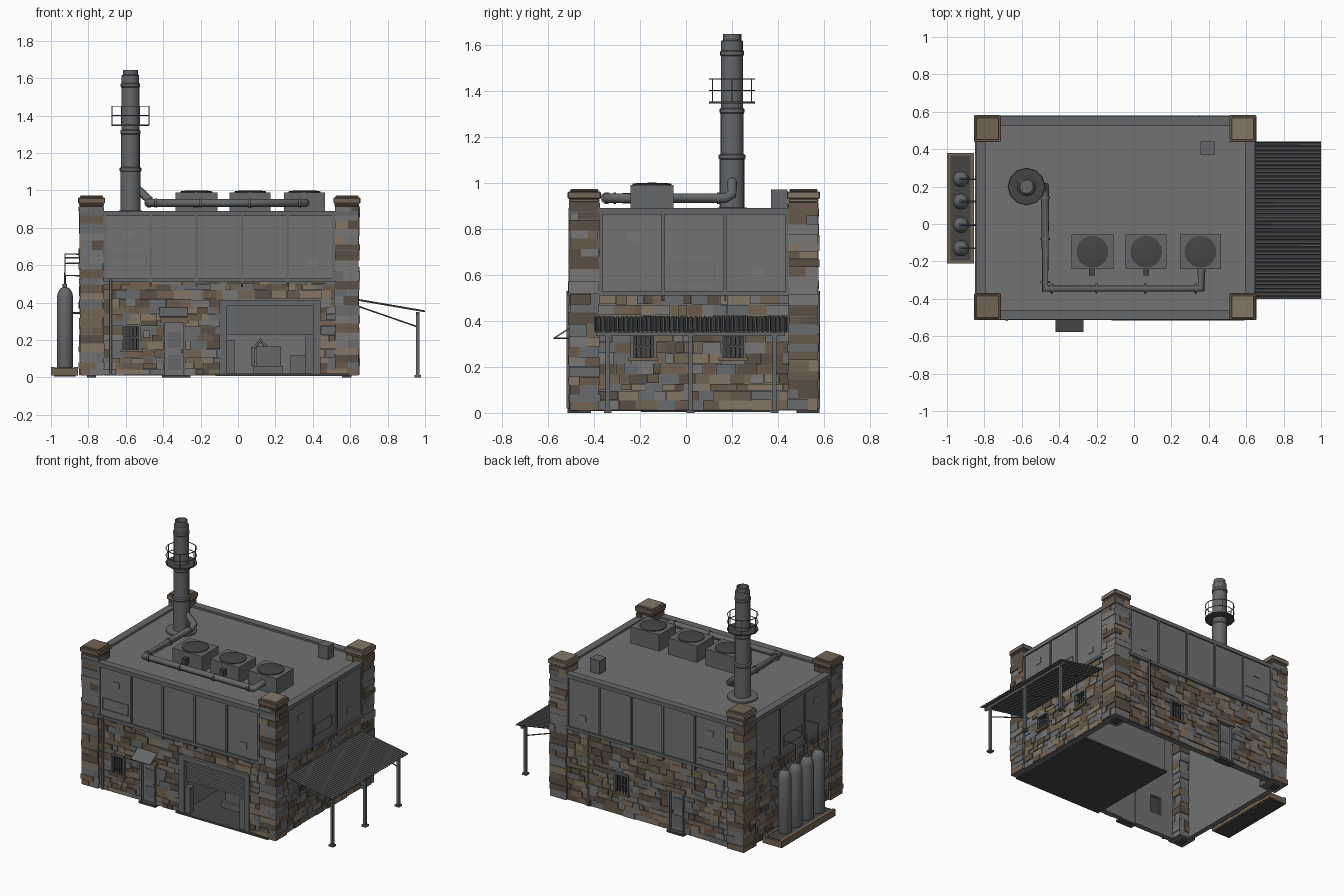
import bpy, bmesh, math, random
from mathutils import Vector, Matrix

if "Cube" in bpy.data.objects:
    bpy.data.objects.remove(bpy.data.objects["Cube"])
random.seed(4)

def mat(name, c):
    m = bpy.data.materials.new(name)
    m.diffuse_color = (*c, 1)
    m.use_nodes = True
    m.node_tree.nodes["Principled BSDF"].inputs["Base Color"].default_value = m.diffuse_color
    return m
METAL = mat("metal", (.13, .135, .14))
DARK = mat("dark_metal", (.06, .06, .06))
PANEL = mat("panel", (.17, .17, .17))
BROWN = mat("brown_stone", (.17, .125, .085))
STONES = [BROWN, mat("stone_tan", (.23, .18, .13)), mat("stone_dark", (.1, .08, .06)),
          mat("stone_grey", (.19, .185, .18)), mat("stone_blue", (.14, .145, .155)), mat("stone_umber", (.14, .1, .07))]

def finish(name, bm, mats, smooth=False):
    me = bpy.data.meshes.new(name)
    bmesh.ops.recalc_face_normals(bm, faces=bm.faces)
    bm.to_mesh(me)
    bm.free()
    for m in mats:
        me.materials.append(m)
    ob = bpy.data.objects.new(name, me)
    bpy.context.collection.objects.link(ob)
    if smooth:
        bpy.context.view_layer.objects.active = ob
        ob.select_set(True)
        bpy.ops.object.shade_smooth_by_angle(angle=math.radians(35))
        ob.select_set(False)
    return ob

def boxes(name, items, mats=(METAL,)):
    """One object out of (x0,x1,y0,y1,z0,z1) boxes; colours drawn at random from mats."""
    bm = bmesh.new()
    for a, b, c, d, e, f in items:
        M = Matrix.Translation(((a+b)/2, (c+d)/2, (e+f)/2)) @ Matrix.Diagonal((abs(b-a), abs(d-c), abs(f-e), 1))
        r = bmesh.ops.create_cube(bm, size=1, matrix=M)
        k = random.randrange(len(mats))
        for face in {fc for v in r["verts"] for fc in v.link_faces}:
            face.material_index = k
    return finish(name, bm, mats)

def tubes(name, paths, r, res=2, m=METAL):
    cu = bpy.data.curves.new(name, 'CURVE')
    cu.dimensions, cu.bevel_depth, cu.bevel_resolution, cu.use_fill_caps = '3D', r, res, True
    for p in paths:
        s = cu.splines.new('POLY')
        s.points.add(len(p) - 1)
        for q, v in zip(s.points, p):
            q.co = (*v, 1)
    cu.materials.append(m)
    ob = bpy.data.objects.new(name, cu)
    bpy.context.collection.objects.link(ob)
    bpy.context.view_layer.objects.active = ob
    ob.select_set(True)
    bpy.ops.object.convert(target='MESH')
    bpy.context.object.select_set(False)

def lathe(name, prof, x, y, seg=20, m=METAL):
    bm = bmesh.new()
    vs = [bm.verts.new((x + r, y, z)) for r, z in prof]
    es = [bm.edges.new(p) for p in zip(vs, vs[1:])]
    bmesh.ops.spin(bm, geom=vs + es, cent=(x, y, 0), axis=(0, 0, 1), angle=2*math.pi, steps=seg)
    bmesh.ops.remove_doubles(bm, verts=bm.verts, dist=1e-4)
    return finish(name, bm, [m], True)

# wall frame: side, along u, height z, outward n from the masonry backing
def w(side, u0, u1, z0, z1, n0, n1):
    if side == "front": return (u0, u1, -.49 - n1, -.49 - n0, z0, z1)
    if side == "back": return (u0, u1, .555 + n0, .555 + n1, z0, z1)
    if side == "right": return (.625 + n0, .625 + n1, u0, u1, z0, z1)
    return (-.825 - n1, -.825 - n0, u0, u1, z0, z1)

SPAN = {"front": (-.72, .52), "back": (-.72, .52), "left": (-.38, .45), "right": (-.38, .45)}
WINDOWS = [("front", -.57, .15, .28, .09), ("back", .10, .17, .30, .1),
           ("right", -.185, .24, .34, .1), ("right", .205, .24, .34, .1)]
DOORS = [("front", -.34, .29), ("back", -.32, .29)]
holes = {s: [] for s in SPAN}
for s, u, a, b, wd in WINDOWS:
    holes[s].append((u - wd/2, u + wd/2, a, b))
for s, u, h in DOORS:
    holes[s].append((u - .055, u + .055, .01, h))
holes["front"].append((-.08, .42, .01, .40))

# lower walls: backing panels with openings, faced with uneven stones
for s, (u0, u1) in SPAN.items():
    us = sorted({u0, u1, *(v for h in holes[s] for v in h[:2])})
    zs = sorted({.01, .515, *(v for h in holes[s] for v in h[2:])})
    cells = [w(s, a, b, c, d, -.035, 0) for a, b in zip(us, us[1:]) for c, d in zip(zs, zs[1:])
             if not any(h[0] < (a+b)/2 < h[1] and h[2] < (c+d)/2 < h[3] for h in holes[s])]
    boxes(s + "_wall", cells, [PANEL])
    stones, z = [], .012
    while z < .5:
        zt = min(z + random.uniform(.028, .048), .515)
        row = sorted(h for h in holes[s] if h[2] < zt - .01 and h[3] > z + .01)
        edges = [u0] + [v for h in row for v in h[:2]] + [u1]
        for a, b in zip(edges[::2], edges[1::2]):
            while a < b - .001:
                e = a + random.uniform(.03, .095)
                if b - e < .025: e = b
                stones.append(w(s, a, e - .001, z + random.uniform(0, .003), zt, -.004, random.uniform(.004, .013)))
                a = e
        z = zt
    boxes(s + "_stonework", stones, STONES)

# corner pillars of stacked stones with stepped caps
stones, cores, caps, feet = [], [], [], []
for px in (-.783, .582):
    for py in (-.442, .51):
        cores.append((px-.06, px+.06, py-.062, py+.062, .01, .95))
        feet.append((px-.025, px+.025, py-.03, py+.03, 0, .012))
        z = .012
        while z < .91:
            zt = min(z + random.uniform(.03, .055), .915)
            if .915 - zt < .02: zt = .915
            j = [random.uniform(.06, .07) for _ in range(6)]
            c = random.uniform(-.03, .03)
            if random.random() < .5:
                stones += [(px-j[0], px+c, py-j[1], py+j[2], z, zt-.001), (px+c+.001, px+j[3], py-j[4], py+j[5], z, zt-.001)]
            else:
                stones += [(px-j[0], px+j[1], py-j[2], py+c, z, zt-.001), (px-j[3], px+j[4], py+c+.001, py+j[5], z, zt-.001)]
            z = zt
        for r, a, b in ((.066, .915, .93), (.072, .93, .962), (.062, .962, .972)):
            caps.append((px-r, px+r, py-r, py+r, a, b))
boxes("pillar_cores", cores, [PANEL])
boxes("pillar_feet", feet, [DARK])
boxes("pillar_stones", stones, STONES)
cap = boxes("pillar_caps", caps, [BROWN, STONES[1]])
bv = cap.modifiers.new("edge", 'BEVEL')
bv.width, bv.segments = .004, 1

# upper storey: clad band, rails, posts, small hatches
clad, trim, plates, brackets = [], [], [], []
for s, (u0, u1) in SPAN.items():
    clad.append(w(s, u0, u1, .515, .885, -.03, .012))
    k = 5 if s in ("front", "back") else 3
    trim += [w(s, u0, u1, .51, .53, -.01, .024), w(s, u0, u1, .862, .89, -.03, .021)]
    for i in range(k + 1):
        u = u0 + .01 + (u1 - u0 - .02) * i / k
        trim.append(w(s, u-.007, u+.007, .52, .87, .01, .02))
        if 0 < i < k:
            brackets.append(w(s, u-.006, u+.006, .485, .515, 0, .016))
    step = (u1 - u0) / k
    h0 = u0 + .03 if k == 5 else u0 + step + .03
    for a, b, c, d in ((h0, h0+.2, .572, .576), (h0, h0+.2, .648, .652), (h0, h0+.004, .572, .652), (h0+.196, h0+.2, .572, .652)):
        trim.append(w(s, a, b, c, d, .01, .016))
    plates += [w(s, u0+step*.45, u0+step*.65, .745, .785, .01, .016), w(s, u1-step*.6, u1-step*.4, .59, .63, .01, .016)]
boxes("upper_cladding", clad, [PANEL])
boxes("upper_trim", trim)
boxes("upper_plates", plates, [STONES[3]])
boxes("ledge_brackets", brackets, [DARK])
boxes("roof", [(-.82, .62, -.48, .55, .855, .877)], [PANEL])
boxes("parapet", [(-.845, -.80, -.51, .576, .865, .89), (.60, .645, -.51, .576, .865, .89),
                  (-.80, .60, -.51, -.465, .865, .89), (-.80, .60, .531, .576, .865, .89)])

# barred windows
glass, frames, bars, sills = [], [], [], []
for s, u, a, b, wd in WINDOWS:
    h = wd / 2
    glass.append(w(s, u-h, u+h, a, b, -.025, -.018))
    frames += [w(s, u-h-.006, u-h+.006, a, b, -.03, .016), w(s, u+h-.006, u+h+.006, a, b, -.03, .016),
               w(s, u-h, u+h, b-.008, b+.006, -.03, .016), w(s, u-h, u+h, (a+b)/2-.003, (a+b)/2+.003, .006, .012)]
    bars += [w(s, u-h+wd*i/5-.002, u-h+wd*i/5+.002, a, b, .007, .012) for i in range(1, 5)]
    sills.append(w(s, u-h-.014, u+h+.014, a-.014, a, -.03, .022))
boxes("window_glass", glass, [DARK])
boxes("window_frames", frames)
boxes("window_bars", bars, [DARK])
boxes("window_sills", sills, [BROWN])

# doors
leaf, trim, steps, lintel = [], [], [], []
for s, u, h in DOORS:
    leaf.append(w(s, u-.05, u+.05, .012, h, -.03, -.01))
    trim += [w(s, u+q-.006, u+q+.006, .012, h, -.03, .015) for q in (-.055, .055)]
    trim += [w(s, u-.035, u+.035, c, c+.08, -.012, -.006) for c in (.04, .16)] + [w(s, u+.036, u+.044, .13, .15, -.01, .006)]
    lintel.append(w(s, u-.075, u+.075, h, h+.03, -.02, .02))
    steps.append(w(s, u-.065, u+.065, 0, .014, -.03, .024))
boxes("door_leaves", leaf, [PANEL])
boxes("door_trim", trim)
boxes("door_lintels", lintel, [BROWN])
boxes("door_steps", steps, [DARK])
bm = bmesh.new()
bm.faces.new([bm.verts.new(v) for v in ((-.42, -.50, .375), (-.27, -.50, .375), (-.27, -.578, .325), (-.42, -.578, .325))])
finish("door_awning", bm, [METAL]).modifiers.new("thick", 'SOLIDIFY').thickness = .006
tubes("awning_struts", [[(x, -.5, .325), (x, -.574, .325)] for x in (-.41, -.28)], .003)
boxes("wall_fittings", [w("front", -.505, -.47, .215, .25, 0, .022), w("front", -.25, -.15, .375, .415, 0, .016)], [STONES[3]])
tubes("downpipes", [[(-.68, -.512, .02), (-.68, -.512, .53)], [(.35, .575, .02), (.35, .575, .53)]], .007)

# garage: frame, half-open shutter, bay inside with a machine
G = lambda *a: w("front", *a)
boxes("garage_frame", [G(-.10, -.06, .01, .41, -.035, .018), G(.40, .44, .01, .41, -.035, .018), G(-.10, .44, .385, .415, -.035, .02),
                       G(-.06, -.02, .01, .20, -.035, .005), G(.36, .40, .01, .23, -.035, .005)])
boxes("garage_shutter", [G(-.06, .40, .23 + i*.0155, .244 + i*.0155, -.03, -.018) for i in range(10)] + [G(-.06, .40, .23, .39, -.028, -.022)])
boxes("bay_floor", [(-.12, .59, -.515, .20, .008, .02)], [DARK])
boxes("bay_walls", [(-.10, -.08, -.46, .20, .02, .45), (.57, .59, -.46, .20, .02, .45), (-.10, .59, .18, .20, .02, .45), (-.10, .59, -.46, .20, .44, .45)], [PANEL])
boxes("machine", [(.08, .24, -.3, -.12, .02, .06), (.1, .23, -.28, -.14, .06, .165), (.07, .09, -.23, -.2, .06, .16), (.28, .38, -.1, .1, .02, .12)], [METAL])
tubes("machine_arm", [[(.08, -.215, .15), (.12, -.215, .2), (.15, -.215, .165)]], .009)

# rooftop units and duct
AC = [(-.335, -.11), (-.045, .175), (.245, .465)]
boxes("roof_units", [(a, b, -.24, -.055, .875, .99) for a, b in AC] + [(.355, .43, .37, .44, .875, .97)])
boxes("roof_unit_spigots", [(x-.015, x+.015, -.275, -.235, .91, .955) for x in (-.225, .065)], [DARK])
for i, (a, b) in enumerate(AC):
    lathe(f"unit_fan_{i}", [(0, 1.0), (.06, .999), (.085, .995), (.085, .985)], (a+b)/2, -.148, 20, DARK)
tubes("duct", [[(.36, -.24, .933), (.36, -.345, .933), (-.475, -.345, .933), (-.475, .17, .933), (-.475, .2, .95), (-.54, .2, 1.01)]], .022, 3)
tubes("duct_collars", [[(x-.006, -.345, .933), (x+.006, -.345, .933)] for x in (-.44, -.2, .06, .33)] +
      [[(-.475, y-.006, .933), (-.475, y+.006, .933)] for y in (-.31, -.08, .14)], .026, 3)

# chimney stack with service platform
S = (-.575, .2)
lathe("stack", [(.098, .876), (.098, .888), (.054, .892), (.054, 1.1), (.058, 1.105), (.058, 1.12), (.05, 1.125), (.05, 1.3), (.054, 1.305),
                (.054, 1.32), (.048, 1.325), (.048, 1.55), (.052, 1.555), (.052, 1.57), (.047, 1.575), (.047, 1.615), (.04, 1.62),
                (.04, 1.645), (.034, 1.645), (.034, 1.55), (0, 1.55)], *S, 20)
lathe("platform", [(.045, 1.345), (.1, 1.345), (.1, 1.353), (.045, 1.353)], *S, 12, DARK)
ring = lambda r, z: [(S[0] + r*math.cos(i*math.pi/6), S[1] + r*math.sin(i*math.pi/6), z) for i in range(13)]
tubes("platform_rails", [ring(.098, 1.45), ring(.098, 1.40)] + [[(x, y, 1.35), (x, y, 1.45)] for x, y, _ in ring(.098, 0)[:-1:2]], .0028, 1)

# gas bottles on a plinth, piped to the wall
boxes("bottle_plinth", [(-1, -.855, -.21, .38, .01, .05), (-1, -.98, -.21, .38, .05, .057), (-.875, -.855, -.21, .38, .05, .057)], [BROWN])
boxes("plinth_tray", [(-.985, -.87, -.195, .365, .004, .054)], [DARK])
pipes = []
for i, (y, z) in enumerate(zip((.24, .12, -.005, -.13), (.545, .61, .64, .66))):
    lathe(f"gas_bottle_{i}", [(0, .052), (.04, .052), (.043, .06), (.043, .43), (.038, .455), (.026, .474), (.012, .482), (.012, .50), (0, .50)], -.925, y)
    pipes += [[(-.925, y, .49), (-.925, y, z), (-.82, y, z)], [(-.89, y, .345), (-.82, y, .345)]]
tubes("bottle_pipes", pipes, .0045)

# corrugated lean-to roof on posts
bm = bmesh.new()
rows = []
for i in range(169):
    y, dz = -.40 + .84*i/168, .005*math.sin(i*math.pi/2 + .785)
    rows.append([bm.verts.new((.645, y, .413 + dz)), bm.verts.new((1.0, y, .352 + dz))])
for p, q in zip(rows, rows[1:]):
    bm.faces.new((p[0], p[1], q[1], q[0]))
finish("lean_to_roof", bm, [METAL]).modifiers.new("thick", 'SOLIDIFY').thickness = .003
PY = (-.34, .02, .385)
boxes("lean_to_posts", [(.953, .971, y-.009, y+.009, .005, .35) for y in PY] + [(.945, .979, y-.017, y+.017, 0, .012) for y in PY] +
      [(.955, .97, -.39, .43, .335, .35)])
tubes("lean_to_braces", [[(.63, y, .385), (.962, y, .27)] for y in PY], .004)
